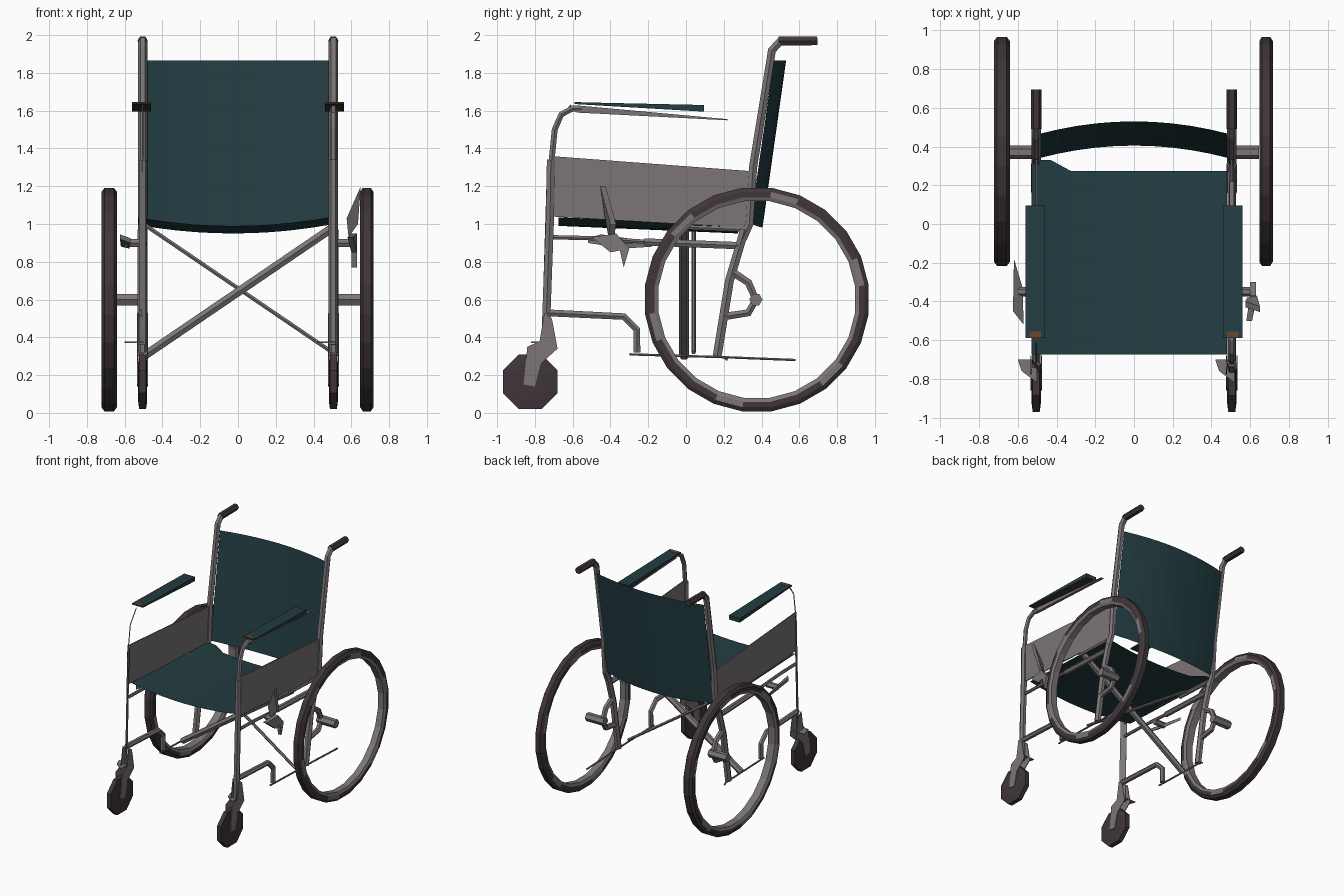
import bpy, bmesh, math
from mathutils import Vector

cube = bpy.data.objects.get("Cube")
if cube:
    bpy.data.objects.remove(cube, do_unlink=True)


def material(name, r, g, b):
    m = bpy.data.materials.new(name)
    m.use_nodes = True
    m.diffuse_color = (r, g, b, 1)
    m.node_tree.nodes["Principled BSDF"].inputs["Base Color"].default_value = (r, g, b, 1)
    return m


METAL = material("grey metal", .20, .178, .188)
FABRIC = material("teal fabric", .0165, .0465, .0535)
RUBBER = material("dark rubber", .05, .036, .042)
BROWN = material("dark brown", .056, .037, .022)
RUST = material("orange brown", .14, .06, .022)


def finish(bm, name, *mats):
    bmesh.ops.recalc_face_normals(bm, faces=bm.faces)
    mesh = bpy.data.meshes.new(name)
    bm.to_mesh(mesh)
    bm.free()
    for m in mats:
        mesh.materials.append(m)
    ob = bpy.data.objects.new(name, mesh)
    bpy.context.collection.objects.link(ob)
    return ob


def tube(name, points, radius, mat=METAL, sides=6):
    """Sweep a polygon along a path."""
    pts = [Vector(p) for p in points]
    bm = bmesh.new()
    rings = []
    for i, p in enumerate(pts):
        a = (p - pts[i - 1]).normalized() if i else Vector()
        b = (pts[i + 1] - p).normalized() if i < len(pts) - 1 else Vector()
        t = (a + b).normalized()
        ref = Vector((1, 0, 0)) if abs(t.x) < .6 else Vector((0, 1, 0))
        u = t.cross(ref).normalized()
        v = t.cross(u)
        angles = [math.tau * (k + .5) / sides for k in range(sides)]
        rings.append([bm.verts.new(p + radius * (u * math.cos(w) + v * math.sin(w))) for w in angles])
    for r, s in zip(rings, rings[1:]):
        for k in range(sides):
            n = (k + 1) % sides
            bm.faces.new((r[k], r[n], s[n], s[k]))
    bm.faces.new(rings[0])
    bm.faces.new(rings[-1])
    return finish(bm, name, mat)


def side_tube(name, x, yz, radius, mat=METAL):
    return tube(name, [(x, y, z) for y, z in yz], radius, mat)


def slab(name, points, offset, mat=METAL):
    """Polygon thickened by an offset."""
    bm = bmesh.new()
    f = bm.faces.new([bm.verts.new(p) for p in points])
    ext = bmesh.ops.extrude_face_region(bm, geom=[f])["geom"]
    bmesh.ops.translate(bm, vec=offset, verts=[g for g in ext if isinstance(g, bmesh.types.BMVert)])
    return finish(bm, name, mat)


def plate(name, x, yz, thick, mat=METAL):
    """Flat side profile with a thickness along x."""
    return slab(name, [(x - thick / 2, y, z) for y, z in yz], (thick, 0, 0), mat)


def wheel(name, center, profile, segments, mats, rim=(), patches=(), closed=True):
    """Turn a (radius, x) profile around the x axis."""
    bm = bmesh.new()
    c = Vector(center)
    rings = []
    for k in range(segments):
        w = math.tau * (k + .5) / segments
        rings.append([bm.verts.new(c + Vector((x, r * math.cos(w), r * math.sin(w)))) for r, x in profile])
    n = len(profile)
    for k in range(segments):
        r, s = rings[k], rings[(k + 1) % segments]
        for i in range(n if closed else n - 1):
            j = (i + 1) % n
            f = bm.faces.new((r[i], r[j], s[j], s[i]))
            f.material_index = 1 if i in rim or (i in patches and k % 4 == 0) else 0
    if not closed:
        bm.faces.new([r[0] for r in rings])
        bm.faces.new([r[-1] for r in rings])
    return finish(bm, name, *mats)


def sheet(name, fn, nu, nv, mat):
    bm = bmesh.new()
    g = [[bm.verts.new(fn(i / nu, j / nv)) for j in range(nv + 1)] for i in range(nu + 1)]
    for i in range(nu):
        for j in range(nv):
            bm.faces.new((g[i][j], g[i + 1][j], g[i + 1][j + 1], g[i][j + 1]))
    return finish(bm, name, mat)


# Fabric seat with a sagging middle and a longer right rear corner
def seat_point(u, v):
    x = -.53 + 1.01 * u
    back = .33 if u < .2 else .275
    sag = .045 * (1 - (2 * u - 1) ** 2)
    return (x, -.675 + (back + .675) * v, 1.035 - .04 * v - sag)


# Fabric backrest, leaning and bowed to the rear
def back_point(u, v):
    bow = 1 - (2 * u - 1) ** 2
    return (-.49 + .98 * u, .34 + .125 * v + .065 * bow, 1.0 + .865 * v - .02 * bow * (1 - v))


sheet("seat", seat_point, 10, 3, FABRIC)
sheet("backrest", back_point, 10, 4, FABRIC)

# Crossed braces below the seat
tube("cross_brace_thick", [(-.5, -.01, .3), (.5, -.01, .98)], .026)
tube("cross_brace_thin", [(.5, .04, .32), (-.5, .04, 1.0)], .012)

for s, side in ((1, "left"), (-1, "right")):
    x = .505 * s

    # Drive wheel with a metal inner rim
    w = .035 if s > 0 else .041
    wheel(side + "_drive_wheel", (.682 * s, .375, .6),
          [(.597, -w * .6), (.597, w * .6), (.575, w), (.546, w), (.525, w * .75),
           (.525, -w * .75), (.546, -w), (.575, -w)], 24, (RUBBER, METAL), rim=(3, 4, 5), patches=(2, 6))

    # Front caster, fork and mounting tab
    wheel(side + "_caster", (x, -.825, .165),
          [(.11, -.024), (.157, -.018), (.157, .018), (.11, .024)], 8, (RUBBER,), closed=False)
    for d in (-.027, .027):
        plate(side + "_caster_fork", x + d,
              [(-.71, .5), (-.75, .53), (-.775, .38), (-.84, .35), (-.86, .15), (-.8, .14), (-.77, .26), (-.68, .34)], .005)
    tab = -.5 if s < 0 else .52
    slab(side + "_caster_tab", [(tab, -.82, .37), (tab - .08, -.76, .37), (tab - .1, -.7, .37), (tab, -.7, .37)],
         (0, 0, .008))

    # Rear post and lower leg
    side_tube(side + "_rear_post", x, [(.3, .92), (.335, 1.0), (.355, 1.3), (.455, 1.92), (.5, 1.968), (.53, 1.97)], .025)
    side_tube(side + "_push_grip", x, [(.49, 1.968), (.695, 1.97)], .027, RUBBER)
    side_tube(side + "_rear_leg", x, [(.31, .97), (.23, .7), (.165, .3)], .027)

    # Side rails
    side_tube(side + "_seat_rail", x, [(-.05, .985), (.32, .97)], .014)
    side_tube(side + "_front_rail", x, [(-.71, .93), (-.5, .925), (-.2, .905)], .013)
    side_tube(side + "_middle_rail", x, [(-.22, .905), (.29, .885)], .022)
    side_tube(side + "_lower_rail", x, [(-.74, .53), (-.33, .51), (-.26, .44), (-.26, .32)], .021)
    side_tube(side + "_bottom_rail", x, [(-.3, .31), (.2, .295), (.58 if s > 0 else .22, .28)], .007)

    # Curved axle bracket and axle
    side_tube(side + "_axle_bracket", x, [(.24, .75), (.33, .69), (.37, .6), (.33, .53), (.2, .51)], .023)
    tube(side + "_axle", [(.48 * s, .37, .6), (.645 * s, .37, .6)], .035)

    # Brake clamp
    tube(side + "_brake_clamp", [(.5 * s, -.35, .9), (.6 * s, -.35, .9)], .024)

    # Skirt panel
    plate(side + "_side_panel", x, [(-.72, 1.36), (.34, 1.28), (.32, .98), (-.72, 1.04)], .008)

    # Armrest pad, wedge shaped, brown beneath with a worn front tip
    pad = plate(side + "_armrest_pad", .51 * s, [(-.59, 1.645), (.095, 1.63), (.095, 1.595), (-.59, 1.635)], .1, FABRIC)
    pad.data.materials.append(BROWN)
    for f in pad.data.polygons:
        if f.normal.z < -.5 or f.normal.y < -.5:
            f.material_index = 1
    plate(side + "_armrest_tip", .51 * s, [(-.588, 1.647), (-.555, 1.646), (-.555, 1.642), (-.588, 1.643)], .06, RUST)

# Front posts: full tube on the left, slanted flat strip on the right
side_tube("left_front_post", .505, [(-.715, 1.34), (-.72, 1.04), (-.745, .36)], .025)
slab("right_front_post", [(-.525, -.7, 1.34), (-.49, -.735, 1.34), (-.49, -.765, .36), (-.525, -.73, .36)], (.006, .006, 0))

# Brakes: raised lever on the left, folded lever on the right
slab("left_brake_lever", [(.65, -.455, 1.2), (.575, -.43, 1.03), (.585, -.41, .93), (.635, -.4, 1.0)], (0, .03, 0))
slab("left_brake_foot", [(.58, -.5, .93), (.6, -.37, .95), (.6, -.3, .87), (.6, -.33, .77), (.6, -.35, .86), (.6, -.4, .85)],
     (.03, 0, 0))
slab("right_brake_lever", [(-.62, -.18, .88), (-.575, -.33, .87), (-.57, -.52, .9), (-.625, -.45, .92)], (0, 0, .025))

# Armrest support: tube with a tapering top on the left, slim wire on the right
side_tube("left_armrest_tube", .505,
          [(-.715, 1.3), (-.695, 1.5), (-.66, 1.58), (-.6, 1.612), (-.55, 1.61)], .018)
plate("left_armrest_taper", .505, [(-.58, 1.628), (.22, 1.555), (.22, 1.549), (-.58, 1.59)], .024)
side_tube("right_armrest_wire", -.505, [(-.715, 1.34), (-.69, 1.52), (-.61, 1.63)], .004)
